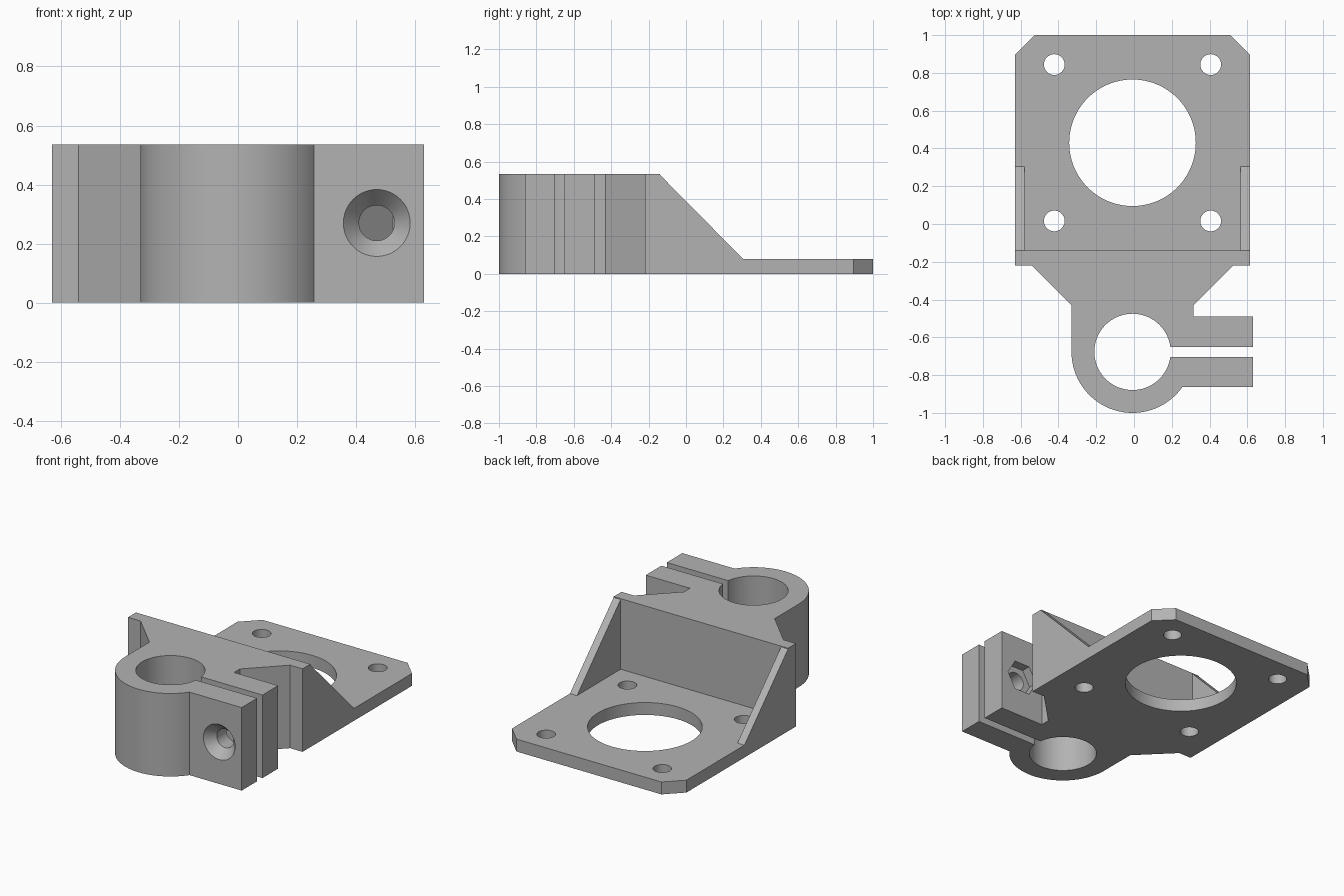
import bpy
import bmesh
from math import pi, sin, cos, asin, radians
from mathutils import Matrix, Vector

if "Cube" in bpy.data.objects:
    bpy.data.objects.remove(bpy.data.objects["Cube"])

grey = bpy.data.materials.new("plain grey")
grey.use_nodes = True
COLOUR = (0.45, 0.45, 0.45, 1)
grey.diffuse_color = COLOUR
grey.node_tree.nodes["Principled BSDF"].inputs["Base Color"].default_value = COLOUR

CX = -0.008          # symmetry line of the plate
HALF = 0.622         # half width of the plate
HEIGHT = 0.535
THICK = 0.08
WALL_FRONT, WALL_BACK = -0.22, -0.14


def finish(name, bm):
    bmesh.ops.recalc_face_normals(bm, faces=bm.faces)
    mesh = bpy.data.meshes.new(name)
    bm.to_mesh(mesh)
    bm.free()
    mesh.materials.append(grey)
    obj = bpy.data.objects.new(name, mesh)
    bpy.context.collection.objects.link(obj)
    return obj


def extrude(name, points, direction):
    """Solid made by sweeping a closed outline along a direction."""
    bm = bmesh.new()
    face = bm.faces.new([bm.verts.new(p) for p in points])
    swept = bmesh.ops.extrude_face_region(bm, geom=[face], use_keep_orig=True)
    verts = [v for v in swept["geom"] if isinstance(v, bmesh.types.BMVert)]
    bmesh.ops.translate(bm, verts=verts, vec=direction)
    return finish(name, bm)


def cutter(centre, r1, r2, depth, sides=64, axis="Z"):
    """Cylinder or cone starting at centre and running along +axis."""
    bm = bmesh.new()
    turn = Matrix.Rotation(-pi / 2, 4, "X") if axis == "Y" else Matrix.Identity(4)
    # a quarter-symmetric polygon keeps hexagon corners on the x axis
    spin = Matrix.Rotation(pi / 2, 4, "Z") if sides == 6 else Matrix.Identity(4)
    shift = Matrix.Translation((0, 0, depth / 2))
    bmesh.ops.create_cone(bm, cap_ends=True, segments=sides, radius1=r1, radius2=r2,
                          depth=depth, matrix=Matrix.Translation(centre) @ turn @ shift @ spin)
    return finish("hole_cutter", bm)


def select(obj):
    bpy.ops.object.select_all(action="DESELECT")
    obj.select_set(True)
    bpy.context.view_layer.objects.active = obj


def cut(obj, tools):
    select(obj)
    for tool in tools:
        mod = obj.modifiers.new("hole", "BOOLEAN")
        mod.operation = "DIFFERENCE"
        mod.solver = "EXACT"
        mod.object = tool
        bpy.ops.object.modifier_apply(modifier=mod.name)
        bpy.data.objects.remove(tool)


def arc(centre, radius, start, end, steps):
    return [(centre[0] + radius * cos(start + (end - start) * i / steps),
             centre[1] + radius * sin(start + (end - start) * i / steps))
            for i in range(steps + 1)]


# Clamp ring, arms, flared web and upright wall share one outline
RING = (CX, -0.677)
OUTER, INNER = 0.323, 0.202
ARM_END, ARM_FRONT, ARM_BACK = 0.63, -0.862, -0.49
SLOT_FRONT, SLOT_BACK = -0.704, -0.65
a_arm = asin((ARM_FRONT - RING[1]) / OUTER)
a_low = asin((SLOT_FRONT - RING[1]) / INNER)
a_high = asin((SLOT_BACK - RING[1]) / INNER)
flare = 0.533
neck_y = WALL_FRONT - (flare - OUTER)

outline = arc(RING, OUTER, a_arm, -pi, 48)
outline += [(CX - OUTER, neck_y), (CX - flare, WALL_FRONT),
            (CX - HALF, WALL_FRONT), (CX - HALF, WALL_BACK),
            (CX + HALF, WALL_BACK), (CX + HALF, WALL_FRONT),
            (CX + flare, WALL_FRONT), (CX + OUTER, neck_y),
            (CX + OUTER, ARM_BACK), (ARM_END, ARM_BACK), (ARM_END, SLOT_BACK)]
outline += arc(RING, INNER, a_high, 2 * pi + a_low, 72)
outline += [(ARM_END, SLOT_FRONT), (ARM_END, ARM_FRONT)]
clamp = extrude("clamp_and_wall", [(x, y, 0) for x, y in outline], Vector((0, 0, HEIGHT)))

# Clamp bolt: through hole, countersink at the front, nut pocket at the back
BX, BZ = 0.47, 0.27
cut(clamp, [
    cutter((BX, -0.95, BZ), 0.06, 0.06, 0.54, axis="Y"),
    cutter((BX, ARM_FRONT - 0.01, BZ), 0.122, 0.055, 0.076, axis="Y"),
    cutter((BX, ARM_BACK - 0.06, BZ), 0.11, 0.11, 0.09, sides=6, axis="Y"),
])

# Base plate with clipped back corners
CLIP = 0.105
plate = extrude("base_plate", [
    (CX - HALF, WALL_BACK, 0), (CX + HALF, WALL_BACK, 0),
    (CX + HALF, 1 - CLIP, 0), (CX + HALF - CLIP, 1, 0),
    (CX - HALF + CLIP, 1, 0), (CX - HALF, 1 - CLIP, 0)], Vector((0, 0, THICK)))

# Central opening and four mounting holes
HOLE_Y, PITCH = 0.43, 0.414
tools = [cutter((CX, HOLE_Y, -0.1), 0.335, 0.335, 0.4, sides=96)]
for sx in (-1, 1):
    for sy in (-1, 1):
        tools.append(cutter((CX + sx * PITCH, HOLE_Y + sy * PITCH, -0.1),
                            0.055, 0.055, 0.4, sides=32))
cut(plate, tools)

# Triangular side gussets
GUSSET = 0.05
parts = [clamp, plate]
for name, x in (("right_gusset", CX - HALF), ("left_gusset", CX + HALF - GUSSET)):
    parts.append(extrude(name, [
        (x, WALL_BACK, THICK), (x, 0.305, THICK), (x, WALL_BACK - 0.005, HEIGHT)],
        Vector((GUSSET, 0, 0))))

for part in parts:
    select(part)
    bpy.ops.object.shade_smooth_by_angle(angle=radians(25))
